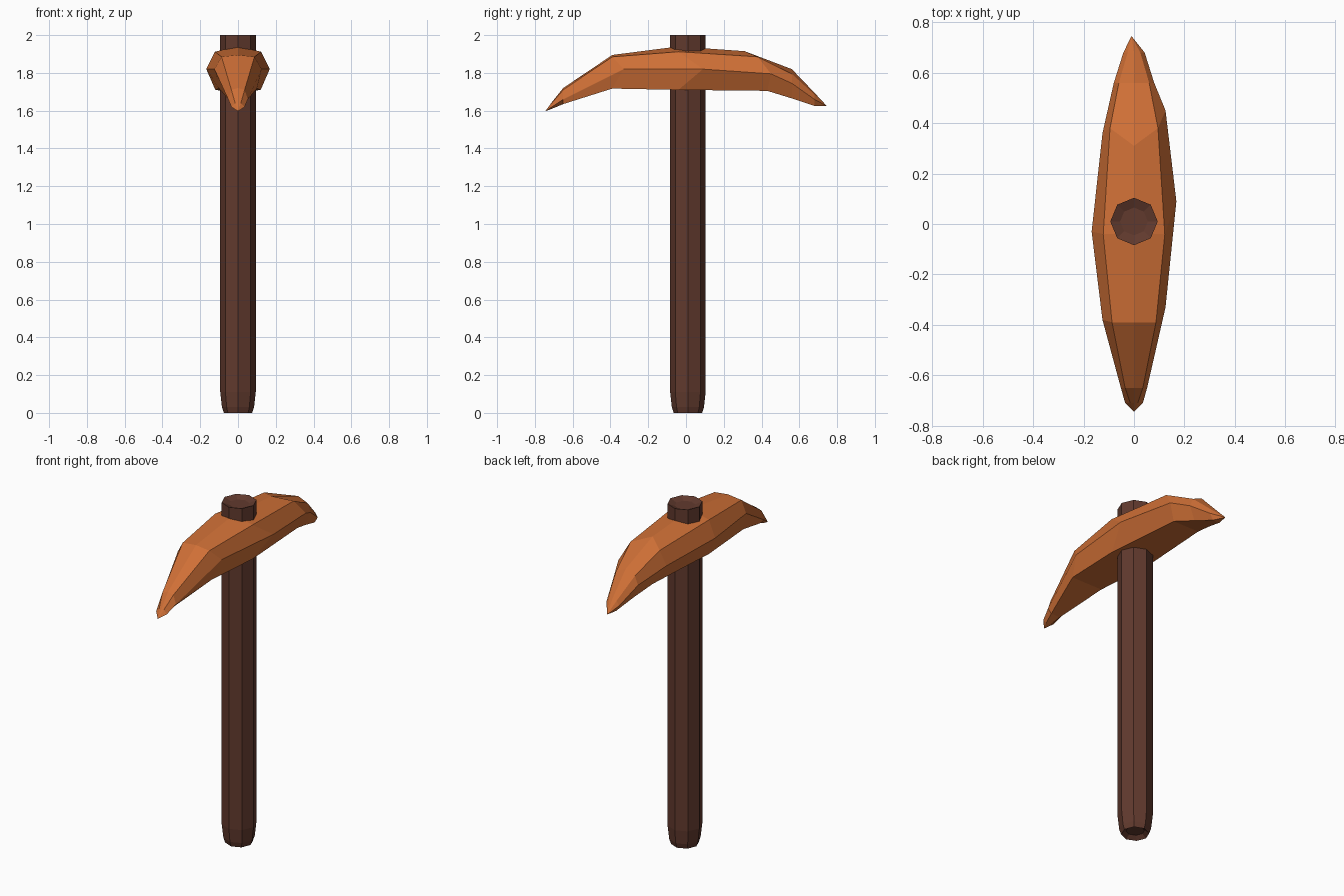
import bpy, bmesh
from math import cos, sin, pi

cube = bpy.data.objects.get("Cube")
if cube:
    bpy.data.objects.remove(cube, do_unlink=True)


def material(name, colour):
    mat = bpy.data.materials.new(name)
    mat.use_nodes = True
    mat.diffuse_color = colour
    bsdf = next(n for n in mat.node_tree.nodes if n.type == 'BSDF_PRINCIPLED')
    bsdf.inputs["Base Color"].default_value = colour
    bsdf.inputs["Roughness"].default_value = 0.8
    return mat


def loft(name, rings, start, end, mat):
    """Skin a list of point rings and close both ends with a fan to a point."""
    bm = bmesh.new()
    loops = [[bm.verts.new(p) for p in ring] for ring in rings]
    count = len(loops[0])
    for a, b in zip(loops, loops[1:]):
        for i in range(count):
            j = (i + 1) % count
            bm.faces.new((a[i], a[j], b[j], b[i]))
    for loop, point in ((loops[0], start), (loops[-1], end)):
        apex = bm.verts.new(point)
        for i in range(count):
            bm.faces.new((loop[i], loop[(i + 1) % count], apex))
    bmesh.ops.recalc_face_normals(bm, faces=bm.faces)
    mesh = bpy.data.meshes.new(name)
    bm.to_mesh(mesh)
    bm.free()
    mesh.materials.append(mat)
    obj = bpy.data.objects.new(name, mesh)
    bpy.context.scene.collection.objects.link(obj)
    return obj


def octagon(radius, z):
    return [(radius * cos(i * pi / 4), handle_y + radius * sin(i * pi / 4), z)
            for i in range(8)]


def head_ring(y, top, mid, low, ridge_shift=0, left_shift=0, right_shift=0, low_shift=0):
    """Seven-sided section: top is (half width, edge z, ridge z), the rest (half width, z)."""
    return [(-mid[0], y + left_shift, mid[1]),
            (-top[0], y, top[1]),
            (0, y + ridge_shift, top[2]),
            (top[0], y, top[1]),
            (mid[0], y + right_shift, mid[1]),
            (low[0], y + low_shift, low[1]),
            (-low[0], y + low_shift, low[1])]


wood = material("dark brown wood", (0.12, 0.042, 0.027, 1))
copper = material("orange metal", (0.62, 0.16, 0.037, 1))

# Handle: eight-sided shaft with a tapered foot and shallow dished ends
handle_y = 0.01
shaft = [octagon(0.05, 0.02), octagon(0.075, 0), octagon(0.085, 0.03),
         octagon(0.094, 0.11), octagon(0.094, 2), octagon(0.055, 1.985)]
loft("handle", shaft, (0, handle_y, 0.02), (0, handle_y, 1.985), wood)

# Pick head: curved faceted bar running front to back, tapering to both tips
sections = [
    head_ring(-0.71, (0.015, 1.64, 1.645), (0.035, 1.62), (0.015, 1.61)),
    head_ring(-0.65, (0.035, 1.71, 1.72), (0.052, 1.66), (0.03, 1.635)),
    head_ring(-0.39, (0.087, 1.885, 1.895), (0.125, 1.82), (0.1, 1.717),
              left_shift=0.01, right_shift=0.06),
    head_ring(-0.04, (0.122, 1.912, 1.94), (0.168, 1.82), (0.12, 1.71),
              left_shift=0.01, right_shift=0.13),
    head_ring(0.38, (0.095, 1.885, 1.915), (0.125, 1.795), (0.085, 1.705),
              ridge_shift=-0.07, left_shift=-0.02, right_shift=0.07, low_shift=0.05),
    head_ring(0.56, (0.06, 1.795, 1.82), (0.08, 1.745), (0.05, 1.665)),
    head_ring(0.68, (0.025, 1.685, 1.695), (0.042, 1.66), (0.022, 1.625)),
]
loft("pick_head", sections, (0, -0.745, 1.597), (-0.01, 0.745, 1.625), copper)
